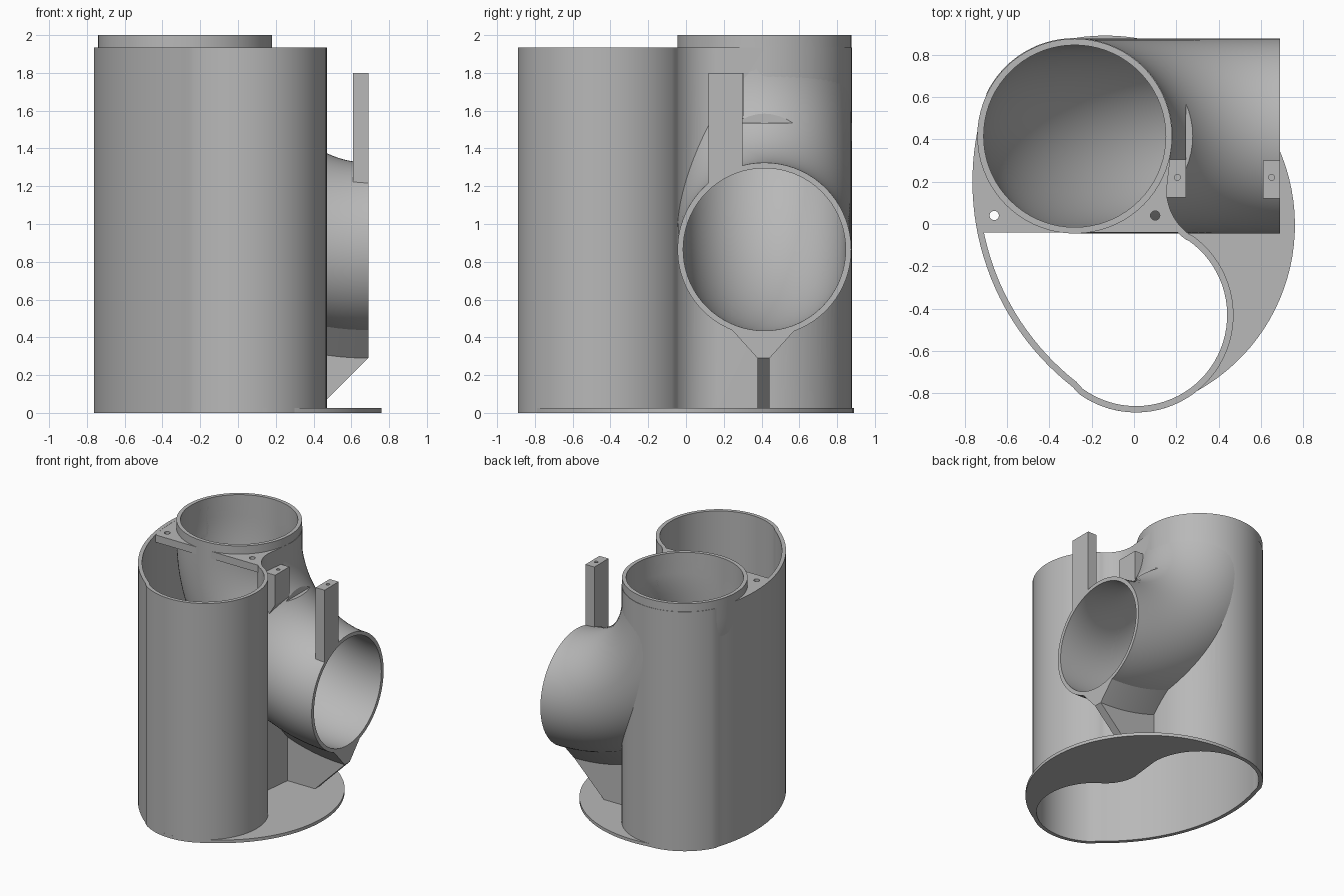
import bpy, bmesh
from math import sin, cos, radians

if "Cube" in bpy.data.objects:
    bpy.data.objects.remove(bpy.data.objects["Cube"])

grey = bpy.data.materials.new("plain grey")
grey.use_nodes = True
colour = (0.48, 0.48, 0.48, 1)
grey.diffuse_color = colour
grey.node_tree.nodes["Principled BSDF"].inputs["Base Color"].default_value = colour

WALL = 0.03
TOP = 1.935
PIPE_Y, PIPE_X, PIPE_R = 0.415, -0.28, 0.46
BEND_X, BEND_Z, BEND_R = 0.69, 1.835, 0.97


def arc(cx, cy, r, a, b, n=24):
    return [(cx + r * cos(radians(a + (b - a) * i / n)),
             cy + r * sin(radians(a + (b - a) * i / n))) for i in range(n + 1)]


def teardrop(d):
    """Hooked teardrop outline, moved inwards by d."""
    return (arc(0.01, -0.43, 0.46 - d, -126, 55, 40)
            + arc(0.41, 0.16, 0.256 + d, 235, 180, 14)
            + arc(PIPE_X, PIPE_Y, 0.463 - d, 0, 154, 36)
            + arc(0.467, 0.2, 1.23 - d, 162, 232, 30))


def finish(name, bm):
    bmesh.ops.recalc_face_normals(bm, faces=bm.faces)
    mesh = bpy.data.meshes.new(name)
    bm.to_mesh(mesh)
    bm.free()
    mesh.materials.append(grey)
    ob = bpy.data.objects.new(name, mesh)
    bpy.context.collection.objects.link(ob)
    return ob


def loft(name, rings, closed=False):
    """Skin a run of equal rings; cap the ends unless the run is closed."""
    bm = bmesh.new()
    loops = [[bm.verts.new(p) for p in ring] for ring in rings]
    if not closed:
        bm.faces.new(loops[0])
        bm.faces.new(loops[-1])
    pairs = list(zip(loops, loops[1:])) + ([(loops[-1], loops[0])] if closed else [])
    for a, b in pairs:
        for i in range(len(a)):
            j = (i + 1) % len(a)
            bm.faces.new((a[i], a[j], b[j], b[i]))
    return finish(name, bm)


def prism(name, pts, z0, z1):
    return loft(name, [[(x, y, z) for x, y in pts] for z in (z0, z1)])


def prism_y(name, pts, y0, y1):
    return loft(name, [[(x, y, z) for x, z in pts] for y in (y0, y1)])


def box(name, x0, x1, y0, y1, z0, z1):
    return prism(name, [(x0, y0), (x1, y0), (x1, y1), (x0, y1)], z0, z1)


def sweep(name, profile, end, start_angle, stop_angle, rise):
    """Carry a (y, outward) profile round the elbow, with straight ends."""
    def ring(t, dx=0, dz=0):
        t = radians(t)
        return [(BEND_X + dx - (BEND_R + q) * sin(t), y,
                 BEND_Z + dz - (BEND_R + q) * cos(t)) for y, q in profile]
    n = 40
    rings = [ring(start_angle + (stop_angle - start_angle) * i / n) for i in range(n + 1)]
    if end:
        rings.insert(0, ring(start_angle, dx=end))
    if rise:
        rings.append(ring(stop_angle, dz=rise))
    return loft(name, rings)


def boolean(ob, cutter, operation="DIFFERENCE"):
    mod = ob.modifiers.new("cut", "BOOLEAN")
    mod.operation, mod.object, mod.solver = operation, cutter, "EXACT"
    bpy.context.view_layer.update()
    old = ob.data
    new = bpy.data.meshes.new_from_object(
        ob.evaluated_get(bpy.context.evaluated_depsgraph_get()))
    ob.modifiers.clear()
    ob.data = new
    bpy.data.meshes.remove(old)


# Cutters
bore = sweep("bore_cutter", arc(PIPE_Y, 0, PIPE_R - WALL, 0, 360, 72)[:-1], 0.2, 0, 90, 0.4)
cavity = prism("cavity_cutter", teardrop(WALL), -0.1, 0.3)
front_space = box("front_cutter", -2, 2, -2, -0.04, 1, 3)
notch = box("notch_cutter", 0.246, 0.58, 0.1, 0.7, 1.535, 1.8)
helpers = [bore, cavity, front_space, notch]

# Teardrop shell, open at both ends
outer, inner = teardrop(0), teardrop(WALL)
shell = loft("shell", [[(x, y, z) for x, y in line] for line, z in
                       ((outer, 0), (outer, TOP), (inner, TOP), (inner, 0))], closed=True)
boolean(shell, bore)

# Foot plate with the cavity cut out
foot = prism("foot_plate", arc(-0.135, -0.005, 0.895, -71, 100, 50)
             + arc(PIPE_X, PIPE_Y, 0.463, 101, 154, 14)
             + arc(0.467, 0.2, 1.23, 162, 232, 30)
             + arc(0.01, -0.43, 0.46, -126, -72, 14), 0, 0.025)
boolean(foot, cavity)

# Elbow pipe
elbow = sweep("elbow_pipe", arc(PIPE_Y, 0, PIPE_R, 0, 360, 72)[:-1], 0, 0, 90, 0.165)
boolean(elbow, bore)
boolean(elbow, notch)

# Keel under the outlet, and the rib that carries it
keel = sweep("outlet_keel", [(0.22, 0.4), (0.378, 0.575), (0.443, 0.575),
                             (0.6, 0.4), (0.41, 0.3)], 0, 0, 24, 0)
boolean(keel, bore)
rib = prism_y("support_rib", [(0.16, 0), (0.4, 0), (0.69, 0.29), (0.69, 0.42),
                              (0.16, 0.46)], 0.378, 0.443)
boolean(rib, bore)

# Bridge plate across the back of the shell's mouth
bridge = prism("bridge_plate", teardrop(0.01), TOP - 0.06, TOP - 0.001)
boolean(bridge, front_space)
boolean(bridge, bore)

# Two mounting posts
outlet_post = box("outlet_post", 0.61, 0.69, 0.12, 0.3, 1.21, 1.8)
boolean(outlet_post, bore)
side_post = prism_y("side_post", [(0.1, 1.8), (0.245, 1.8), (0.245, 1.56),
                                  (0.16, 1.42), (0.1, 1.42)], 0.125, 0.305)
boolean(side_post, bore)

# Screw holes
for ob, x, y, r, z in ((bridge, -0.66, 0.04, 0.022, 1.8), (bridge, 0.1, 0.04, 0.022, 1.8),
                       (outlet_post, 0.65, 0.22, 0.014, 1.65),
                       (side_post, 0.205, 0.22, 0.014, 1.65)):
    hole = prism("hole_cutter", arc(x, y, r, 0, 360, 20)[:-1], z, 2.1)
    boolean(ob, hole)
    helpers.append(hole)

for ob in helpers:
    bpy.data.objects.remove(ob)

# Smooth curved walls, sharp edges
bpy.ops.object.select_all(action="DESELECT")
for ob in (shell, foot, elbow, keel, rib, bridge, outlet_post, side_post):
    ob.select_set(True)
bpy.context.view_layer.objects.active = shell
bpy.ops.object.shade_smooth_by_angle(angle=radians(30))
